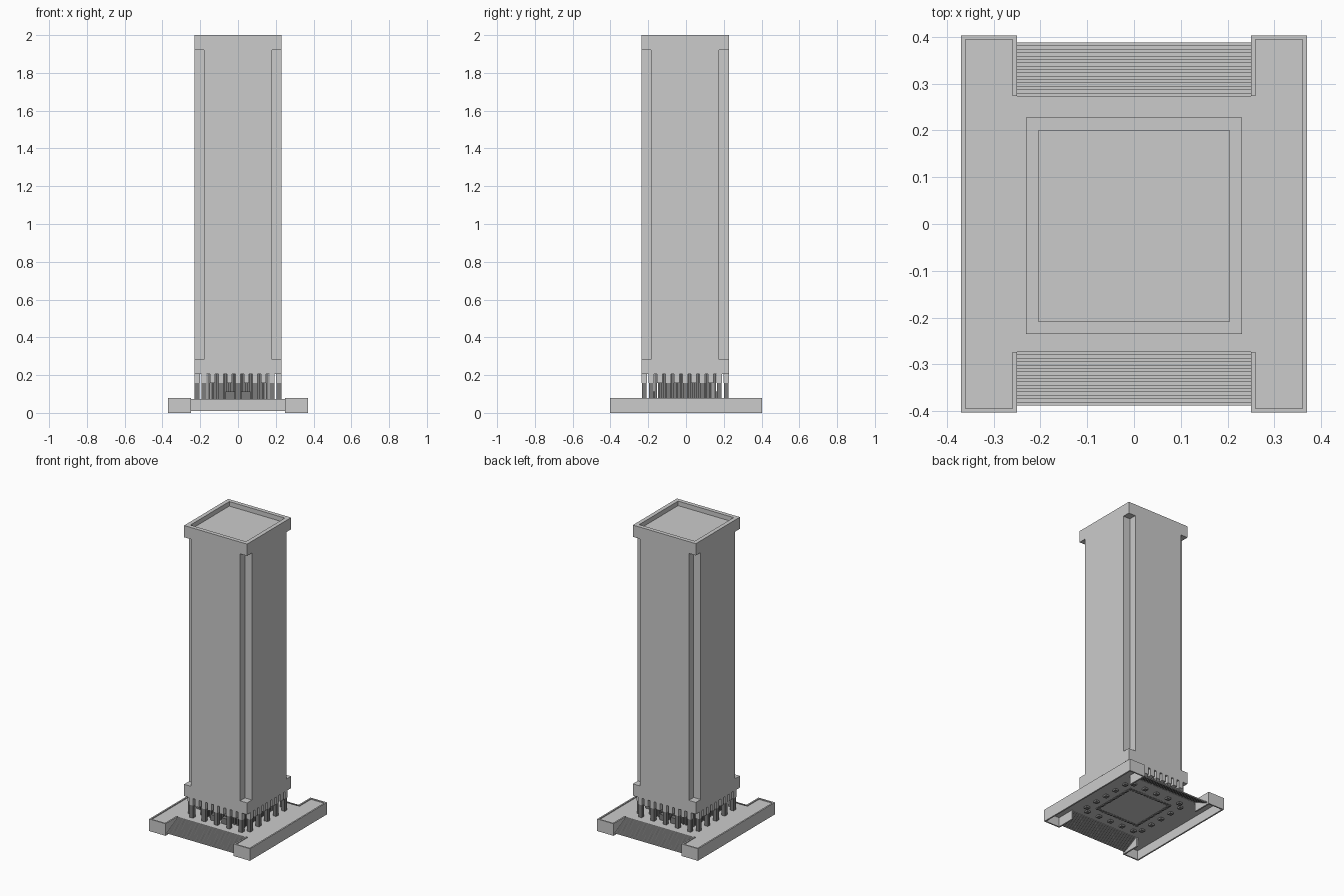
import bpy, bmesh
from mathutils import Matrix, Vector

cube = bpy.data.objects.get("Cube")
if cube:
    bpy.data.objects.remove(cube, do_unlink=True)


def make_material(name, value):
    mat = bpy.data.materials.new(name)
    mat.use_nodes = True
    colour = (value, value, value, 1)
    mat.diffuse_color = colour
    mat.node_tree.nodes["Principled BSDF"].inputs["Base Color"].default_value = colour
    return mat


STONE = make_material("light_grey", 0.6)
DARK = make_material("dark_grey", 0.2)

CY = -0.004          # tower centre in y
HALF = 0.231         # tower half width
NOTCH = 0.18         # half width of each tower face between corner notches
DECK = 0.074         # plaza level
STAIR_IN, STAIR_OUT, STEPS = 0.273, 0.388, 16
SIDES = (-1, 1)
QUARTER = 1.5707963


def finish(name, bm, mat=STONE):
    bmesh.ops.recalc_face_normals(bm, faces=bm.faces)
    mesh = bpy.data.meshes.new(name)
    bm.to_mesh(mesh)
    bm.free()
    mesh.materials.append(mat)
    obj = bpy.data.objects.new(name, mesh)
    bpy.context.collection.objects.link(obj)


def add_box(bm, x, y, z):
    """Box between (low, high) pairs, given in any order."""
    lo = Vector(min(p) for p in (x, y, z))
    hi = Vector(max(p) for p in (x, y, z))
    mat = Matrix.LocRotScale((lo + hi) / 2, None, hi - lo)
    return bmesh.ops.create_cube(bm, size=1, matrix=mat)["verts"]


def add_side_box(bm, turn, along, width, out, z):
    """Box on one of the four tower sides: along the side, and outwards."""
    verts = add_box(bm, (along - width / 2, along + width / 2), out, z)
    rot = Matrix.Translation((0, CY, 0)) @ Matrix.Rotation(turn * QUARTER, 4, "Z")
    bmesh.ops.transform(bm, matrix=rot, verts=verts)


def tower_box(bm, half, z):
    add_box(bm, (-half, half), (CY - half, CY + half), z)


def extrude_up(bm, face, height):
    new = bmesh.ops.extrude_face_region(bm, geom=[face])["geom"]
    bmesh.ops.translate(bm, vec=(0, 0, height),
                        verts=[g for g in new if isinstance(g, bmesh.types.BMVert)])


# Tower shaft with a square notch down each corner
bm = bmesh.new()
profile = []
for turn in range(4):
    rot = Matrix.Rotation(turn * QUARTER, 3, "Z")
    for x, y in ((HALF, -NOTCH), (HALF, NOTCH), (NOTCH, NOTCH)):
        profile.append(bm.verts.new(rot @ Vector((x, y, 0.28)) + Vector((0, CY, 0))))
extrude_up(bm, bm.faces.new(profile), 1.65)
finish("tower_shaft", bm)

# Collar under the shaft
bm = bmesh.new()
tower_box(bm, HALF, (0.205, 0.283))
finish("tower_collar", bm)

# Cap with a sunken roof
bm = bmesh.new()
tower_box(bm, HALF, (1.922, 2.0))
roof = max(bm.faces, key=lambda f: f.calc_center_median().z)
bmesh.ops.inset_region(bm, faces=[roof], thickness=0.027, use_even_offset=True)
bmesh.ops.translate(bm, vec=(0, 0, -0.03),
                    verts=bmesh.ops.extrude_discrete_faces(bm, faces=[roof])["faces"][0].verts)
finish("tower_cap", bm)

# Columns, the teeth under the collar, the lobby bars and the entrances
columns, teeth, bars, doors = (bmesh.new() for _ in range(4))
for turn in range(4):
    for i in range(-2, 3):
        add_side_box(columns, turn, i * 0.09, 0.026, (0.204, 0.229), (0.05, 0.207))
    for i in range(-4, 5):
        add_side_box(teeth, turn, i * 0.045, 0.029, (0.202, HALF), (0.158, 0.207))
    for i in range(-7, 8):
        add_side_box(bars, turn, i * 0.022, 0.011, (0.15, 0.162), (0.055, 0.207))
for turn in (0, 2):
    for i in SIDES:
        add_side_box(doors, turn, i * 0.04, 0.05, (0.16, 0.19), (0.07, 0.112))
finish("columns", columns, DARK)
finish("collar_teeth", teeth)
finish("lobby_bars", bars, DARK)
finish("entrance_doors", doors, DARK)

bm = bmesh.new()
tower_box(bm, 0.145, (0.068, 0.207))
finish("lobby_core", bm, DARK)

# Plaza deck, with a terrace running along each side
bm = bmesh.new()
add_box(bm, (-0.255, 0.255), (-STAIR_IN, STAIR_IN), (0.062, DECK))
for sx in SIDES:
    add_box(bm, (sx * 0.255, sx * 0.362), (-0.396, 0.396), (0.062, DECK))
finish("plaza_deck", bm)

# Terrace walls: long outer wall, end walls and short stair walls
bm = bmesh.new()
for sx in SIDES:
    add_box(bm, (sx * 0.36, sx * 0.37), (-0.403, 0.403), (0, 0.08))
    for sy in SIDES:
        add_box(bm, (sx * 0.25, sx * 0.36), (sy * 0.394, sy * 0.403), (0, 0.08))
        add_box(bm, (sx * 0.25, sx * 0.26), (sy * 0.273, sy * 0.394), (0, 0.08))
finish("terrace_walls", bm)

# Fine stairs going down at the front and back
bm = bmesh.new()
tread = (STAIR_OUT - STAIR_IN) / STEPS
rise = 0.057 / STEPS
for sy in SIDES:
    for i in range(STEPS):
        y = STAIR_IN + i * tread
        top = DECK - (i + 1) * rise
        add_box(bm, (-0.252, 0.252), (sy * y, sy * (y + tread)), (top - 0.007, top))
finish("stairs", bm)
